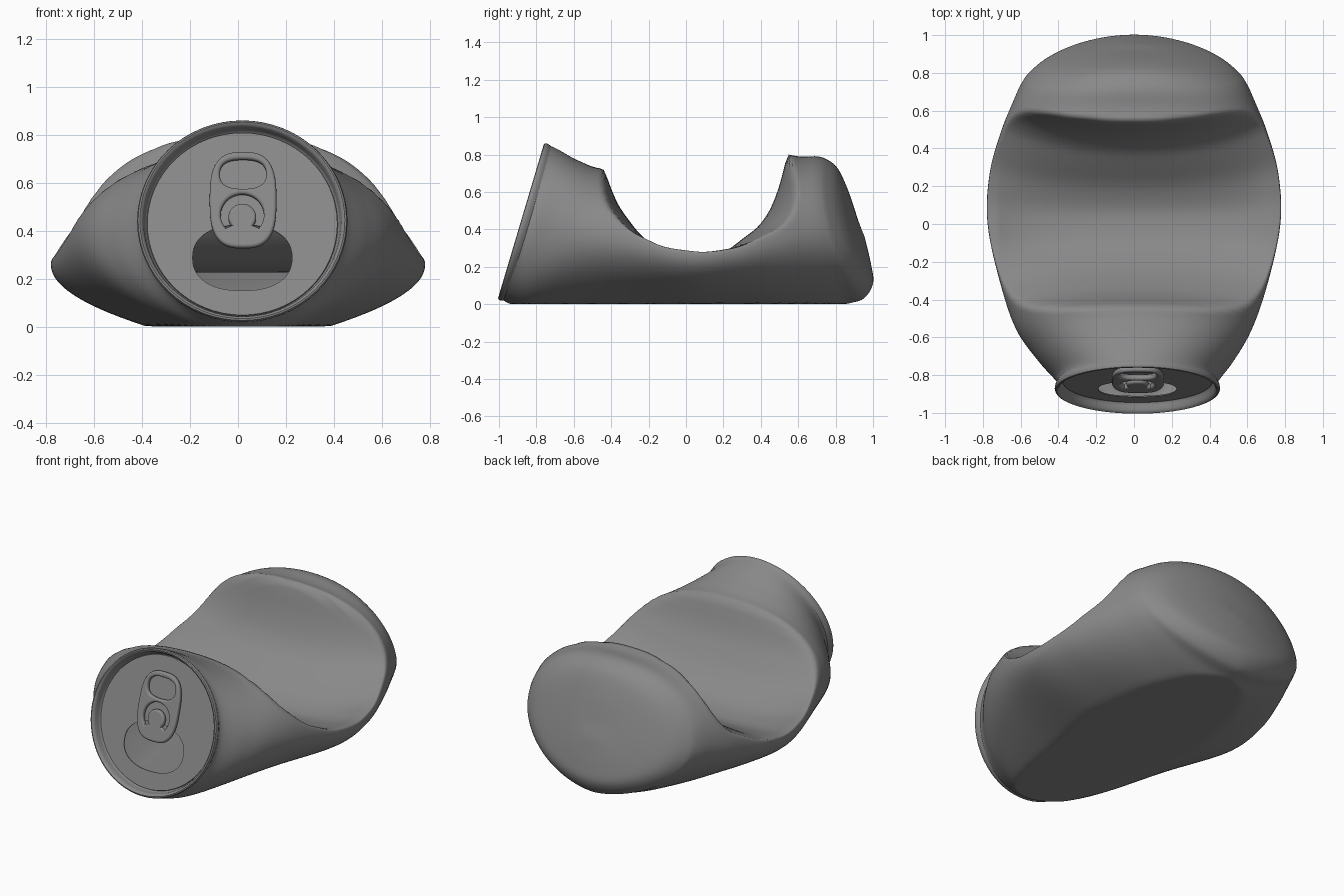
import bpy, bmesh, math
from mathutils import Matrix, Vector

if "Cube" in bpy.data.objects:
    bpy.data.objects.remove(bpy.data.objects["Cube"])

GREY = bpy.data.materials.new("aluminium_grey")
GREY.diffuse_color = (.25, .25, .25, 1)
GREY.use_nodes = True
GREY.node_tree.nodes["Principled BSDF"].inputs["Base Color"].default_value = GREY.diffuse_color


def mesh_object(name, bm, angle=40):
    bmesh.ops.recalc_face_normals(bm, faces=bm.faces)
    me = bpy.data.meshes.new(name)
    bm.to_mesh(me)
    bm.free()
    ob = bpy.data.objects.new(name, me)
    bpy.context.collection.objects.link(ob)
    finish(ob, angle)
    return ob


def finish(ob, angle):
    ob.data.materials.clear()
    ob.data.materials.append(GREY)
    bpy.ops.object.select_all(action='DESELECT')
    ob.select_set(True)
    bpy.context.view_layer.objects.active = ob
    bpy.ops.object.shade_smooth_by_angle(angle=math.radians(angle))


def loft(bm, rings, cap_end=False):
    loops = [[bm.verts.new(p) for p in r] for r in rings]
    for a, b in zip(loops, loops[1:]):
        n = len(a)
        for i in range(n):
            bm.faces.new((a[i], a[(i + 1) % n], b[(i + 1) % n], b[i]))
    if cap_end:
        bm.faces.new(loops[-1])


# Crushed fold: height of the dent along y, softened by averaging
DENT = [(-.52, .98), (-.44, .74), (-.38, .56), (-.25, .40), (-.10, .305), (.07, .275),
        (.20, .305), (.40, .43), (.48, .56), (.53, .74), (.58, .98)]


def dent_linear(y):
    if y <= DENT[0][0] or y >= DENT[-1][0]:
        return 1.0
    for (a, za), (b, zb) in zip(DENT, DENT[1:]):
        if y <= b:
            return za + (zb - za) * (y - a) / (b - a)


def dent(x, y):
    """The fold widens towards the sides and sags in the middle."""
    sag = .055 * max(0, 1 - (x / .72) ** 4) * math.exp(-(y / .3) ** 2)
    y *= 1 - (.55 if y > 0 else .4) * x * x
    return sum(dent_linear(y + k * .01) for k in range(-4, 5)) / 9 - sag


def soft_min(a, b, k=.045):
    h = max(k - abs(a - b), 0) / k
    return min(a, b) - h * h * k / 4


# Body stations: y bottom, y top, half width, z widest, z top, z bottom,
# upper exponent, lower exponent, x centre, end bulge
STATIONS = [
    (-.98, -.738, .428, .44, .85, .022, 1, 1, .018, 0),
    (-.94, -.69, .435, .43, .83, .00, 1, 1, .018, 0),
    (-.85, -.57, .53, .41, .765, -.04, .92, 1.2, .01, 0),
    (-.70, -.44, .625, .39, .725, -.07, .85, 1.5, 0, 0),
    (-.40, -.25, .705, .34, .76, -.09, .85, 1.8, 0, 0),
    (0, 0, .775, .26, .80, -.10, .9, 2, 0, 0),
    (.27, .25, .765, .28, .82, -.10, .9, 2, 0, 0),
    (.52, .45, .705, .34, .82, -.09, .85, 1.7, 0, 0),
    (.74, .60, .64, .38, .79, -.05, .85, 1.5, 0, .05),
    (.86, .70, .60, .39, .79, 0, .9, 1.3, 0, .13),
    (.95, .76, .56, .39, .77, .03, .95, 1.2, 0, .22),
    (1.0, .815, .47, .39, .72, .11, 1, 1.1, 0, .28),
    (.99, .87, .28, .39, .60, .21, 1, 1, 0, .28),
    (.955, .92, .06, .40, .45, .36, 1, 1, 0, .28),
]


def catmull(a, b, c, d, t):
    return [.5 * (2 * q + (r - p) * t + (2 * p - 5 * q + 4 * r - s) * t * t
                  + (3 * q - p - 3 * r + s) * t ** 3) for p, q, r, s in zip(a, b, c, d)]


def section(st, n=128):
    yb, yt, w, zw, zt, zb, eu, el, cx, bulge = st
    ring = []
    for i in range(n):
        t = 2 * math.pi * i / n
        c, s = math.cos(t), math.sin(t)
        e = eu if s > 0 else el
        x = cx + w * math.copysign(abs(c) ** e, c)
        z = zw + (zt - zw if s > 0 else zw - zb) * s
        y = yb + (yt - yb) * (z - zb) / (zt - zb) - bulge * x * x
        ring.append((x, y, max(.002, soft_min(z, dent(x, y)) if s > 0 else min(z, dent(x, y)))))
    return ring


# Can body with closed back end
rings = []
S = STATIONS
for i in range(len(S) - 1):
    quad = (S[max(i - 1, 0)], S[i], S[i + 1], S[min(i + 2, len(S) - 1)])
    rings += [section(catmull(*quad, k / 8)) for k in range(8)]
rings.append(section(S[-1]))
bm = bmesh.new()
loft(bm, rings, cap_end=True)
mesh_object("can_body", bm, 85)

# Tilted lid frame: local x across, y up the lid, z outwards
up = Vector((0, .285, .958)).normalized()
out = Vector((1, 0, 0)).cross(up)
LID = Matrix.Translation((.018, -.87, .44)) @ Matrix(
    ((1, up.x, out.x), (0, up.y, out.y), (0, up.z, out.z))).to_4x4()

# Rolled rim and inner wall
profile = [(.41, -.05), (.428, -.03), (.436, -.012), (.438, .0), (.434, .010), (.427, .013),
           (.418, .008), (.412, -.004), (.408, -.025), (.404, -.043), (.398, -.048), (.392, -.040)]
bm = bmesh.new()
loft(bm, [[(r * math.cos(k * math.pi / 32), r * math.sin(k * math.pi / 32), h)
           for k in range(64)] for r, h in profile])
mesh_object("lid_rim", bm).matrix_world = LID


def oval(cx, cy, a, b, e=2.0, n=56):
    pts = []
    for i in range(n):
        t = 2 * math.pi * i / n
        c, s = math.cos(t), math.sin(t)
        pts.append((cx + a * math.copysign(abs(c) ** (2 / e), c),
                    cy + b * math.copysign(abs(s) ** (2 / e), s)))
    return pts


def plate(name, outlines, height, thick, bevel=0):
    """Flat plate with holes, placed on the lid."""
    cu = bpy.data.curves.new(name, 'CURVE')
    cu.dimensions = '2D'
    cu.fill_mode = 'BOTH'
    cu.extrude, cu.bevel_depth, cu.offset = thick, bevel, -bevel
    cu.bevel_resolution = 3
    for pts in outlines:
        sp = cu.splines.new('POLY')
        sp.points.add(len(pts) - 1)
        for p, (x, y) in zip(sp.points, pts):
            p.co = (x, y, 0, 1)
        sp.use_cyclic_u = True
    ob = bpy.data.objects.new(name, cu)
    bpy.context.collection.objects.link(ob)
    bpy.ops.object.select_all(action='DESELECT')
    ob.select_set(True)
    bpy.context.view_layer.objects.active = ob
    bpy.ops.object.convert(target='MESH')
    ob = bpy.context.view_layer.objects.active
    ob.matrix_world = LID @ Matrix.Translation((0, 0, height))
    finish(ob, 40)


# Lid panel with drinking hole
plate("lid_panel", [oval(0, 0, .396, .396, n=64), oval(0, -.147, .207, .143, 2.3)], -.042, .003)

# Pull tab ring with finger hole and horseshoe slot
slot = [(.09 * math.cos(a), .032 + .09 * math.sin(a))
        for a in (math.radians(-40 + 260 * k / 30) for k in range(31))]
slot += [(.058 * math.cos(a), .022 + .058 * math.sin(a))
         for a in (math.radians(220 - 260 * k / 30) for k in range(31))]
plate("pull_tab", [oval(.003, .097, .139, .208, 2.9), oval(.003, .209, .096, .064, 2.6), slot],
      -.020, .004, .012)

# Rivet holding the tab
plate("tab_rivet", [oval(0, .022, .045, .045, n=32)], -.026, .012, .006)
